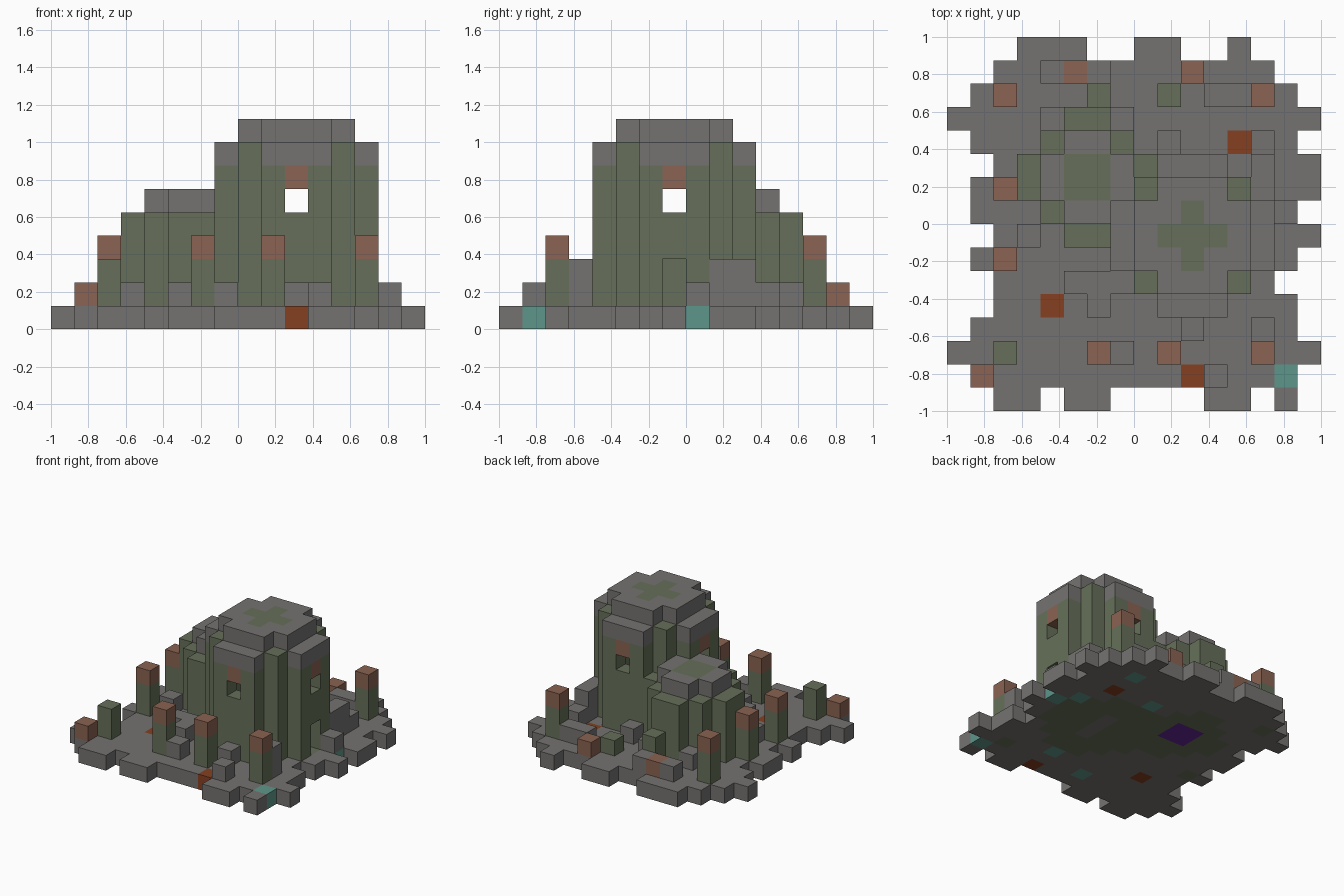
import bpy, bmesh
from mathutils import Vector

if "Cube" in bpy.data.objects:
    bpy.data.objects.remove(bpy.data.objects["Cube"], do_unlink=True)

S = 0.125  # block size

# Flat colours
PALETTE = {
    "stone": (0.178, 0.171, 0.165),
    "moss": (0.133, 0.159, 0.100),
    "clay": (0.254, 0.125, 0.084),
    "rust": (0.235, 0.051, 0.015),
    "teal": (0.114, 0.305, 0.254),
    "purple": (0.127, 0.021, 0.305),
}
NAMES = list(PALETTE)
MATERIALS = []
for name, rgb in PALETTE.items():
    m = bpy.data.materials.new(name)
    m.use_nodes = True
    m.diffuse_color = (*rgb, 1)
    bsdf = next(n for n in m.node_tree.nodes if n.type == "BSDF_PRINCIPLED")
    bsdf.inputs["Base Color"].default_value = (*rgb, 1)
    MATERIALS.append(m)


def build(name, blocks):
    """Make one mesh from {(i, j, k): colour}, keeping only exposed faces."""
    bm = bmesh.new()
    for cell, colour in blocks.items():
        for axis in range(3):
            for side in (0, 1):
                step = [0, 0, 0]
                step[axis] = 2 * side - 1
                if tuple(c + s for c, s in zip(cell, step)) in blocks:
                    continue
                corners = []
                for a, b in ((0, 0), (1, 0), (1, 1), (0, 1)):
                    p = list(cell)
                    p[axis] += side
                    p[(axis + 1) % 3] += a
                    p[(axis + 2) % 3] += b
                    corners.append(bm.verts.new(Vector(p) * S - Vector((1, 1, 0))))
                if not side:
                    corners.reverse()
                bm.faces.new(corners).material_index = NAMES.index(colour)
    bmesh.ops.remove_doubles(bm, verts=bm.verts, dist=S / 100)
    mesh = bpy.data.meshes.new(name)
    bm.to_mesh(mesh)
    bm.free()
    for m in MATERIALS:
        mesh.materials.append(m)
    bpy.context.collection.objects.link(bpy.data.objects.new(name, mesh))


def main_dist(i, j):
    return (i - 10) ** 2 + (j - 7) ** 2


def small_dist(i, j):
    return (i - 5.5) ** 2 + (j - 9.5) ** 2


GRID = [(i, j) for i in range(16) for j in range(16)]
main_cells = [c for c in GRID if main_dist(*c) <= 10]
small_cells = [c for c in GRID if small_dist(*c) <= 6.5 and c not in main_cells]

# Loose pillars: (i, j) -> height in blocks above the base
clay_pillars = {(2, 13): 3, (13, 13): 3, (2, 9): 3, (2, 6): 3, (6, 2): 3, (9, 2): 3,
                (13, 2): 3, (1, 1): 1, (5, 14): 1, (10, 14): 1}
moss_pillars = {(2, 2): 2, (6, 13): 2, (9, 13): 1}

# Base plate with a ragged edge: column spans for each row from front to back
spans = ["2-3 5-6 11-12 14-14", "1-14", "0-15", "1-14", "2-14", "2-13", "1-14", "2-15",
         "1-14", "1-15", "2-15", "1-14", "0-15", "1-14", "2-13", "3-5 8-9 12-12"]
base = {}
for j, row in enumerate(spans):
    for span in row.split():
        a, b = map(int, span.split("-"))
        for i in range(a, b + 1):
            base[i, j, 0] = "stone"
for i, j in main_cells + small_cells:
    base[i, j, 0] = "moss"
    if i == 10 and main_dist(i, j) <= 1:
        base[i, j, 0] = "stone"
    if small_dist(i, j) < 1:
        base[i, j, 0] = "purple"
for i, j in ((13, 2), (2, 6), (2, 13)):
    base[i, j, 0] = "moss"
for i, j in ((4, 4), (12, 11), (10, 1)):
    base[i, j, 0] = "rust"
for i, j in ((14, 1), (12, 13), (14, 8), (13, 9), (9, 11), (10, 3), (7, 2)):
    base[i, j, 0] = "teal"
build("base_plate", base)

# Main tower: hollow round wall with windows on four sides and a doorway
wall = {}
for i, j in main_cells:
    d = main_dist(i, j)
    if d <= 5:
        continue
    for k in range(1, 8):
        colour = "stone" if k == 7 and d > 8 else "moss"
        if i == 10 or j == 7:
            if k == 5 or (i == 13 and k < 3):
                continue
            if k == 6:
                colour = "clay"
        wall[i, j, k] = colour
build("main_tower_wall", wall)
build("main_tower_roof", {(i, j, k): "moss" if main_dist(i, j) <= 1 else "stone"
                          for i, j in main_cells if main_dist(i, j) <= 5 for k in (7, 8)})

# Small tower: solid drum with a raised roof
build("small_tower_wall", {(i, j, k): "moss" for i, j in small_cells for k in range(1, 5)})
build("small_tower_roof", {(i, j, 5): "moss" if small_dist(i, j) < 1 else "stone"
                           for i, j in small_cells if small_dist(i, j) <= 2.5})

# Pillars
for cells, top in ((clay_pillars, "clay"), (moss_pillars, "moss")):
    for (i, j), h in cells.items():
        build(top + "_pillar", {(i, j, k): top if k == h else "moss" for k in range(1, h + 1)})

# Fallen stone blocks
rubble = {(7, 2): 1, (10, 3): 1, (11, 1): 1, (13, 3): 2, (3, 7): 1, (5, 5): 1, (6, 5): 1,
          (6, 4): 1, (7, 5): 1, (14, 8): 1, (13, 9): 2, (13, 10): 2, (4, 14): 1, (6, 14): 1,
          (7, 12): 1, (4, 12): 1, (11, 13): 1, (12, 13): 1, (9, 11): 1, (13, 11): 1}
build("rubble", {(i, j, k): "stone" for (i, j), h in rubble.items() for k in range(1, h + 1)})
